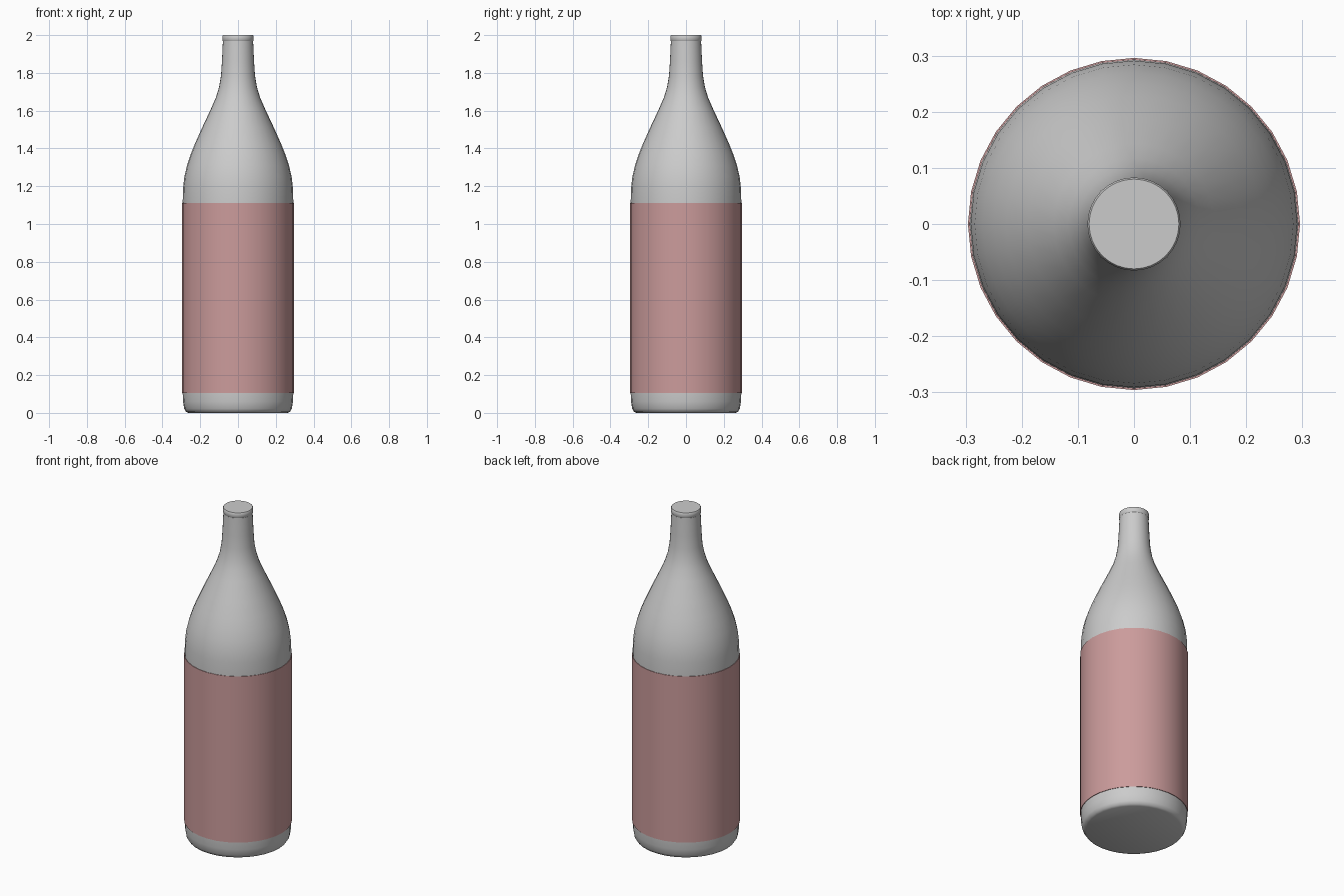
import bpy, bmesh
from math import cos, sin, tau, radians

if "Cube" in bpy.data.objects:
    bpy.data.objects.remove(bpy.data.objects["Cube"])

SIDES = 32


def lathe(name, profile, cap_bottom=False, cap_top=False, color=None):
    """Revolve (radius, height) points around z."""
    bm = bmesh.new()
    rings = [[bm.verts.new((r * cos(tau * i / SIDES), r * sin(tau * i / SIDES), z))
              for i in range(SIDES)] for r, z in profile]
    for a, b in zip(rings, rings[1:]):
        for i in range(SIDES):
            j = (i + 1) % SIDES
            bm.faces.new((a[i], a[j], b[j], b[i]))
    if cap_bottom:
        bm.faces.new(rings[0][::-1])
    if cap_top:
        bm.faces.new(rings[-1])
    mesh = bpy.data.meshes.new(name)
    bm.to_mesh(mesh)
    bm.free()
    obj = bpy.data.objects.new(name, mesh)
    bpy.context.collection.objects.link(obj)
    if color:
        mat = bpy.data.materials.new(name)
        mat.diffuse_color = color
        mat.use_nodes = True
        mat.node_tree.nodes["Principled BSDF"].inputs["Base Color"].default_value = mat.diffuse_color
        mesh.materials.append(mat)
    bpy.ops.object.select_all(action='DESELECT')
    obj.select_set(True)
    bpy.context.view_layer.objects.active = obj
    bpy.ops.object.shade_smooth_by_angle(angle=radians(40))
    return obj


# Bottle: rounded foot, straight body, sloping shoulder and neck
lathe("bottle", [(0.262, 0.0), (0.275, 0.006), (0.285, 0.022), (0.291, 0.06),
                 (0.293, 0.11), (0.293, 1.11), (0.291, 1.19), (0.284, 1.25),
                 (0.270, 1.31), (0.250, 1.37), (0.228, 1.425), (0.190, 1.51),
                 (0.143, 1.61), (0.117, 1.67), (0.100, 1.725), (0.090, 1.785),
                 (0.085, 1.86), (0.080, 1.97)],
      cap_bottom=True, cap_top=True)

# Cap: thin disc closing the neck
lathe("cap", [(0.080, 1.968), (0.083, 1.972), (0.083, 1.995), (0.080, 2.0)],
      cap_bottom=True, cap_top=True)

# Label: sleeve wrapped around the body
lathe("label", [(0.293, 0.105), (0.296, 0.105), (0.296, 1.11), (0.293, 1.11)],
      color=(0.6, 0.33, 0.33, 1))
